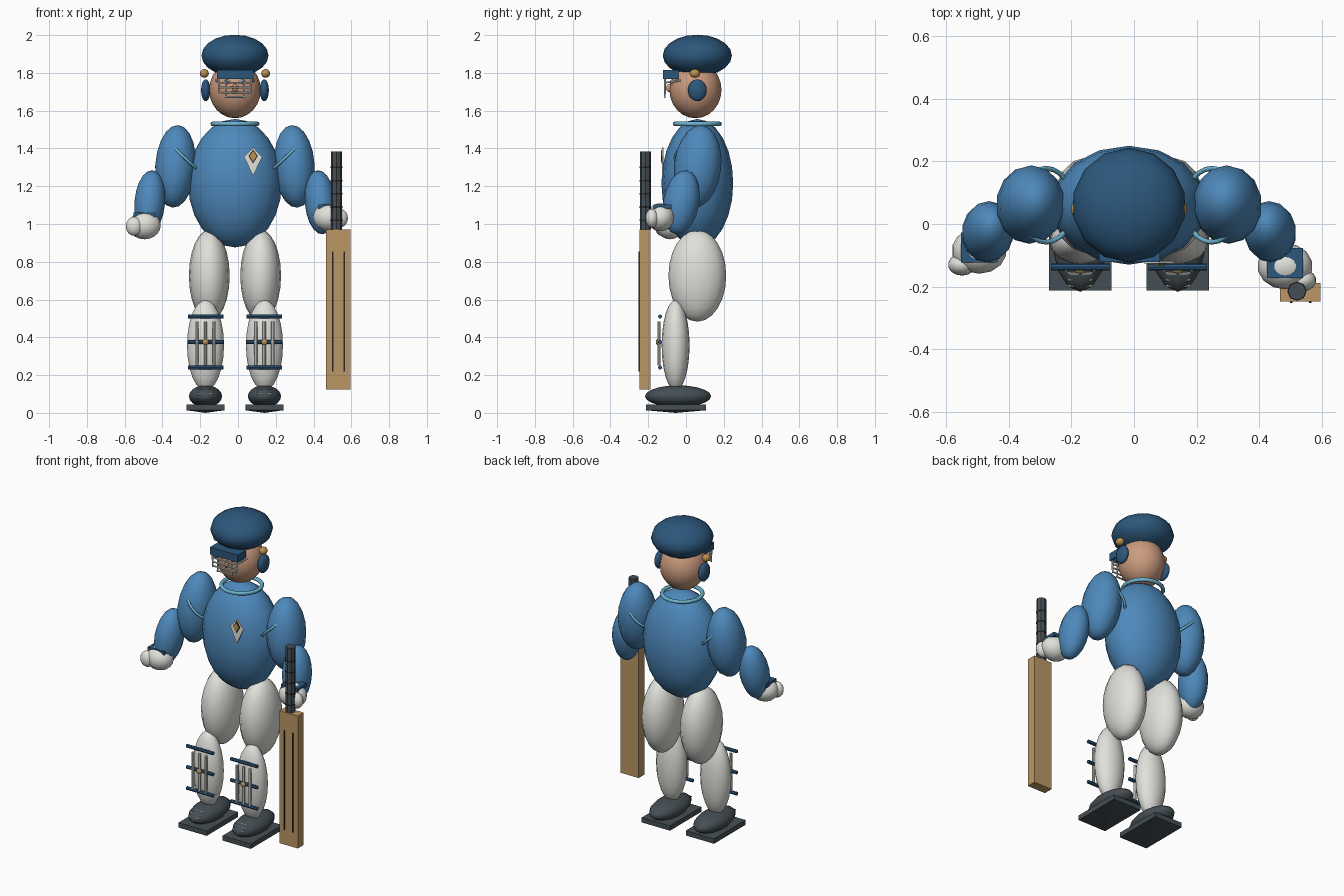
import bpy, bmesh, math
from mathutils import Vector, Matrix

if "Cube" in bpy.data.objects:
    bpy.data.objects.remove(bpy.data.objects["Cube"])

CX, CY = -0.016, 0.06   # body centre line


def mat(name, r, g, b):
    m = bpy.data.materials.new(name)
    m.diffuse_color = (r, g, b, 1)
    m.use_nodes = True
    m.node_tree.nodes["Principled BSDF"].inputs["Base Color"].default_value = m.diffuse_color
    return m


NAVY = mat("navy", 0.025, 0.095, 0.2)
SHIRT = mat("shirt_blue", 0.075, 0.25, 0.5)
TRIM = mat("light_blue", 0.15, 0.45, 0.62)
SKIN = mat("skin", 0.6, 0.33, 0.21)
WHITE = mat("off_white", 0.75, 0.75, 0.71)
SLATE = mat("slate", 0.06, 0.078, 0.09)
WOOD = mat("willow", 0.5, 0.31, 0.13)
GOLD = mat("gold", 0.5, 0.28, 0.08)
BLACK = mat("charcoal", 0.02, 0.022, 0.025)


def finish(bm, name, material, smooth=None):
    bmesh.ops.recalc_face_normals(bm, faces=bm.faces)
    me = bpy.data.meshes.new(name)
    bm.to_mesh(me)
    bm.free()
    me.materials.append(material)
    ob = bpy.data.objects.new(name, me)
    bpy.context.collection.objects.link(ob)
    if smooth:
        bpy.ops.object.select_all(action='DESELECT')
        ob.select_set(True)
        bpy.context.view_layer.objects.active = ob
        bpy.ops.object.shade_smooth_by_angle(angle=math.radians(smooth))
    return ob


def ball(name, c, r, material, tilt=(0, 0), seg=14, rings=10):
    """Ellipsoid; tilt = degrees about x and y."""
    bm = bmesh.new()
    bmesh.ops.create_uvsphere(bm, u_segments=seg, v_segments=rings, radius=1)
    m = (Matrix.Translation(c) @ Matrix.Rotation(math.radians(tilt[1]), 4, 'Y')
         @ Matrix.Rotation(math.radians(tilt[0]), 4, 'X') @ Matrix.Diagonal((*r, 1)))
    bm.transform(m)
    return finish(bm, name, material, 60)


def box(name, lo, hi, material):
    bm = bmesh.new()
    bmesh.ops.create_cube(bm, size=1)
    lo, hi = Vector(lo), Vector(hi)
    bm.transform(Matrix.Translation((lo + hi) / 2) @ Matrix.Diagonal((*(hi - lo), 1)))
    return finish(bm, name, material)


def rod(name, a, b, r, material, seg=8):
    a, b = Vector(a), Vector(b)
    bm = bmesh.new()
    bmesh.ops.create_cone(bm, cap_ends=True, segments=seg, radius1=r, radius2=r, depth=(b - a).length)
    q = (b - a).to_track_quat('Z', 'Y').to_matrix().to_4x4()
    bm.transform(Matrix.Translation((a + b) / 2) @ q)
    return finish(bm, name, material, 50 if seg > 8 else None)


def ring(name, c, R, r, material, tilt=0):
    bpy.ops.mesh.primitive_torus_add(major_radius=R, minor_radius=r, major_segments=24,
                                     minor_segments=8, location=c, rotation=(0, tilt, 0))
    ob = bpy.context.object
    ob.name = name
    ob.data.materials.append(material)
    bpy.ops.object.shade_smooth_by_angle(angle=math.radians(60))
    return ob


def kite(name, cx, y, cz, w, up, down, thick, material):
    bm = bmesh.new()
    pts = [(cx, cz + up), (cx + w, cz), (cx, cz - down), (cx - w, cz)]
    f = bm.faces.new([bm.verts.new((x, y, z)) for x, z in pts])
    ext = bmesh.ops.extrude_face_region(bm, geom=[f])
    bmesh.ops.translate(bm, vec=(0, thick, 0),
                        verts=[v for v in ext['geom'] if isinstance(v, bmesh.types.BMVert)])
    return finish(bm, name, material)


# torso, collar and chest badge
ball("torso", (CX, CY, 1.216), (0.248, 0.19, 0.34), SHIRT, seg=16, rings=12)
ring("collar", (CX, CY, 1.53), 0.118, 0.012, TRIM)
kite("badge_plate", 0.08, -0.127, 1.355, 0.048, 0.05, 0.1, 0.009, WHITE)
kite("badge_border", 0.08, -0.130, 1.36, 0.025, 0.035, 0.04, 0.004, BLACK)
kite("badge_centre", 0.08, -0.133, 1.36, 0.019, 0.027, 0.03, 0.004, GOLD)

# head, cap and earpieces
ball("head", (CX, 0.05, 1.71), (0.137, 0.138, 0.15), SKIN, seg=16, rings=12)
ball("cap", (CX, CY, 1.892), (0.182, 0.183, 0.11), NAVY, seg=14, rings=10)
for s, side in ((-1, "left"), (1, "right")):
    ball(f"{side}_ear_guard", (CX + s * 0.155, CY, 1.708), (0.025, 0.05, 0.058), NAVY)
    ball(f"{side}_cap_button", (CX + s * 0.162, 0.047, 1.797), (0.024, 0.028, 0.023), GOLD)
    ball(f"{side}_eye", (CX + s * 0.042, -0.072, 1.752), (0.018, 0.012, 0.013), WHITE, seg=10, rings=6)
    ball(f"{side}_pupil", (CX + s * 0.042, -0.083, 1.752), (0.008, 0.005, 0.008), NAVY, seg=8, rings=6)
ball("nose", (CX, -0.088, 1.72), (0.014, 0.018, 0.022), SKIN, seg=10, rings=6)

# peak and face grille
box("peak", (-0.112, -0.122, 1.768), (0.083, -0.04, 1.816), NAVY)
for i, (z, w) in enumerate(((1.748, 0.09), (1.722, 0.085), (1.696, 0.075), (1.673, 0.055))):
    rod(f"grille_bar_{i}", (CX - w, -0.112, z), (CX + w, -0.112, z), 0.005, WHITE)
for s in (-1, 1):
    rod("grille_side", (CX + s * 0.088, -0.112, 1.79), (CX + s * 0.083, -0.112, 1.69), 0.005, WHITE)
    rod("grille_post", (CX + s * 0.05, -0.112, 1.775), (CX + s * 0.05, -0.112, 1.668), 0.004, WHITE)
    rod("grille_stay", (CX + s * 0.088, -0.112, 1.748), (CX + s * 0.1, -0.03, 1.76), 0.005, WHITE)

# arms, gloves and cuffs
HANDS = {-1: (-0.495, -0.085, 0.993), 1: (0.483, -0.135, 1.036)}
for s, side in ((-1, "left"), (1, "right")):
    ball(f"{side}_upper_arm", (CX + s * 0.315, 0.062, 1.305), (0.11, 0.125, 0.22), SHIRT, (-6, s * -4))
    ball(f"{side}_sleeve_seam", (CX + s * 0.451, -0.025, 1.115), (0.083, 0.095, 0.172), SHIRT,
         (-10, s * -5)).name = f"{side}_forearm"
    ring(f"{side}_shoulder_piping", (CX + s * 0.265, 0.06, 1.35), 0.118, 0.008, TRIM, s * -0.75)
    h = Vector(HANDS[s])
    ball(f"{side}_glove", h, (0.088, 0.074, 0.074), WHITE)
    ball(f"{side}_thumb", h + Vector((s * 0.055, -0.045, -0.005)), (0.045, 0.035, 0.05), WHITE)
    d = Vector((0.058, 0.048, 0.012))
    c = h + Vector((0, 0.01, 0.055))
    box(f"{side}_cuff", c - d, c + d, NAVY)

# legs, pads and shoes
for s, side in ((-1, "left"), (1, "right")):
    x = CX + s * 0.156
    ball(f"{side}_thigh", (CX + s * 0.136, CY, 0.726), (0.108, 0.153, 0.243), WHITE, seg=16, rings=12)
    ball(f"{side}_shin", (x, -0.055, 0.358), (0.098, 0.074, 0.24), WHITE, seg=16, rings=12)
    for i, z in enumerate((0.51, 0.375, 0.24)):
        rod(f"{side}_pad_strap_{i}", (x - 0.094, -0.137, z), (x + 0.094, -0.137, z), 0.011, NAVY)
    for i in (-1, 0, 1):
        rod(f"{side}_pad_rib_{i + 1}", (x + i * 0.045, -0.143, 0.25), (x + i * 0.045, -0.143, 0.485),
            0.009, WHITE)
    ball(f"{side}_pad_stud", (x, -0.148, 0.375), (0.017, 0.012, 0.017), GOLD, seg=10, rings=8)
    ball(f"{side}_shoe", (x, -0.042, 0.088), (0.09, 0.175, 0.058), SLATE)
    sole = box(f"{side}_sole", (x - 0.1, -0.213, 0.014), (x + 0.1, 0.105, 0.045), SLATE)
    # shallow peaked underside
    bm = bmesh.new()
    bm.from_mesh(sole.data)
    bm.faces.ensure_lookup_table()
    under = min(bm.faces, key=lambda f: f.calc_center_median().z)
    tip = bmesh.ops.poke(bm, faces=[under])['verts'][0]
    tip.co.z = 0
    bm.to_mesh(sole.data)
    bm.free()
    for i in range(3):
        y, z = -0.198 + i * 0.02, 0.1 + i * 0.013
        rod(f"{side}_lace_{i}", (x - 0.04, y, z), (x + 0.04, y, z), 0.004, WHITE)

# bat
box("bat_blade", (0.467, -0.247, 0.125), (0.596, -0.188, 0.972), WOOD)
rod("bat_handle", (0.521, -0.215, 0.97), (0.521, -0.215, 1.385), 0.029, SLATE)
for i in range(5):
    z = 1.02 + i * 0.07
    rod(f"bat_grip_band_{i}", (0.521, -0.215, z - 0.004), (0.521, -0.215, z + 0.004), 0.031, BLACK)
for i, x in enumerate((0.502, 0.563)):
    box(f"bat_groove_{i}", (x - 0.004, -0.252, 0.22), (x + 0.004, -0.246, 0.855), BLACK)
